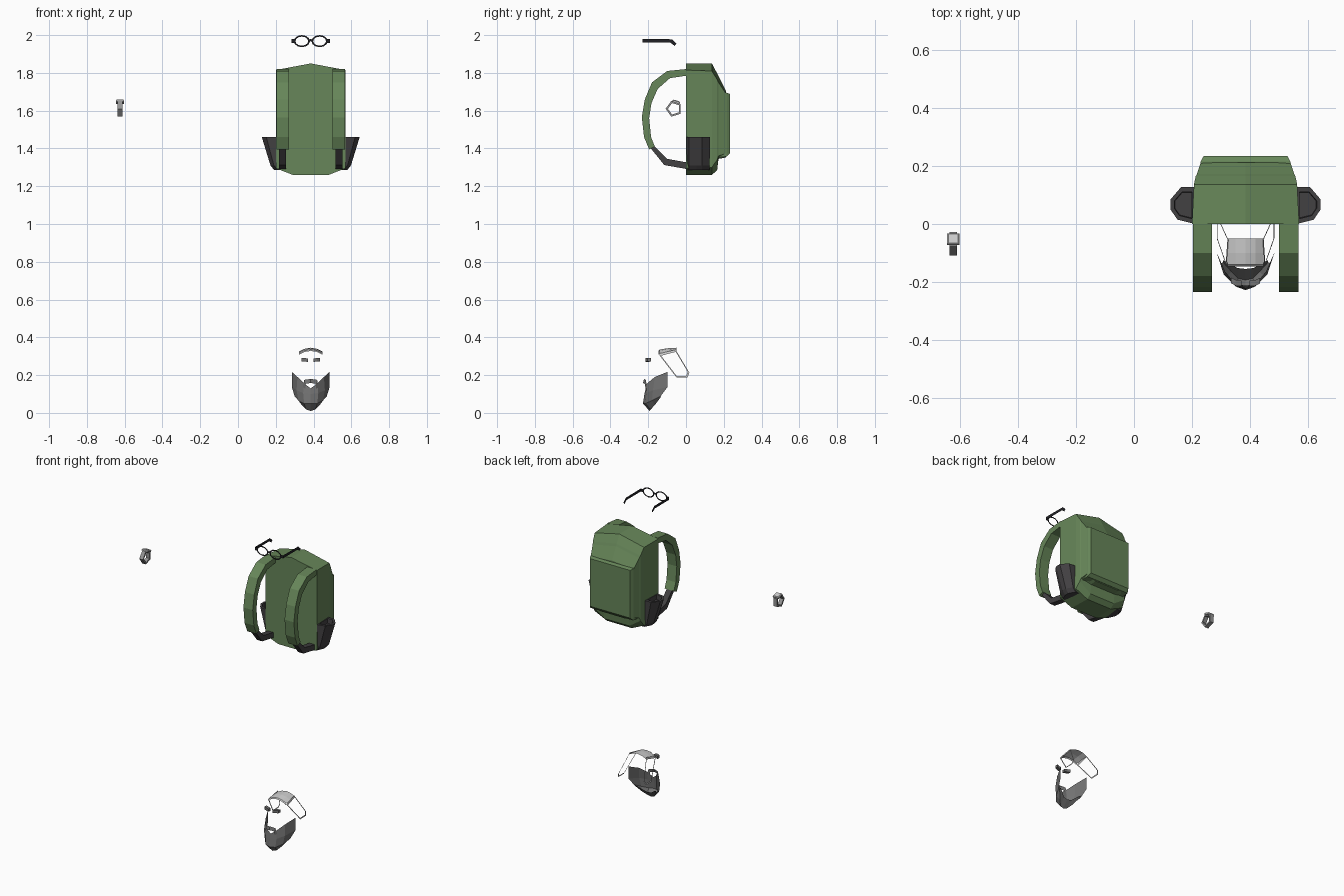
import bpy, bmesh, math

if "Cube" in bpy.data.objects:
    bpy.data.objects.remove(bpy.data.objects["Cube"])

CX = 0.385  # shared centre line of pack, face pieces and glasses


def material(name, r, g, b):
    m = bpy.data.materials.new(name)
    m.diffuse_color = (r, g, b, 1)
    m.use_nodes = True
    m.node_tree.nodes["Principled BSDF"].inputs["Base Color"].default_value = m.diffuse_color
    return m


green = material("green_canvas", 0.135, 0.24, 0.10)
dark = material("dark_fabric", 0.055, 0.052, 0.055)
black = material("black_frame", 0.015, 0.015, 0.018)
hair = material("grey_hair", 0.17, 0.17, 0.17)
steel = material("steel", 0.65, 0.65, 0.65)
band_mat = material("watch_band", 0.3, 0.3, 0.3)


def make(name, verts, faces, mat=None, mirror=True, x=CX):
    """Mesh object at x, optionally mirrored left/right."""
    me = bpy.data.meshes.new(name)
    me.from_pydata(verts, [], faces)
    bm = bmesh.new()
    bm.from_mesh(me)
    bmesh.ops.recalc_face_normals(bm, faces=bm.faces)
    bm.to_mesh(me)
    bm.free()
    ob = bpy.data.objects.new(name, me)
    bpy.context.collection.objects.link(ob)
    ob.location.x = x
    if mat:
        me.materials.append(mat)
    if mirror:
        mod = ob.modifiers.new("mirror", 'MIRROR')
        mod.merge_threshold = 0.0005
    return ob


def grid(name, rows, mat=None, closed=False, caps=False, mirror=True, x=CX):
    """Skin rows of points that all have the same length."""
    n = len(rows[0])
    verts = [p for r in rows for p in r]
    faces = []
    for i in range(len(rows) - 1):
        for j in range(n if closed else n - 1):
            k = (j + 1) % n
            faces.append((i * n + j, i * n + k, (i + 1) * n + k, (i + 1) * n + j))
    if caps:
        faces.append(tuple(range(n)))
        faces.append(tuple(range(len(verts) - n, len(verts))))
    return make(name, verts, faces, mat, mirror, x)


def band(name, outer, inner, x0, x1, mat):
    """Thick ribbon between two side-view paths, from x0 to x1."""
    rows = [[(x0, *o), (x1, *o), (x1, *i), (x0, *i)] for o, i in zip(outer, inner)]
    return grid(name, rows, mat, closed=True, caps=True)


# Backpack body: (y, bottom half width, bottom z, side half width, low z, high z, ridge z)
sections = [(0, .095, 1.26, .185, 1.295, 1.815, 1.85),
            (.137, .09, 1.26, .178, 1.30, 1.81, 1.85),
            (.165, .09, 1.285, .172, 1.34, 1.765, 1.797),
            (.172, .09, 1.345, .168, 1.36, 1.75, 1.783),
            (.212, .09, 1.352, .155, 1.375, 1.69, 1.705)]
rows = [[(-b, y, zb), (b, y, zb), (s, y, z0), (s, y, z1), (0, y, zt), (-s, y, z1), (-s, y, z0)]
        for y, b, zb, s, z0, z1, zt in sections]
grid("pack_body", rows, green, closed=True, caps=True, mirror=False)

# Back pocket panel
rows = [[(-w, y, z0), (w, y, z0), (w, y, z1), (-w, y, z1)]
        for y, w, z0, z1 in [(.16, .155, 1.352, 1.695), (.215, .155, 1.357, 1.695), (.234, .145, 1.377, 1.688)]]
grid("back_pocket", rows, green, closed=True, caps=True, mirror=False)

# Shoulder straps and lower webbing
outer = [(0, 1.82), (-.10, 1.81), (-.18, 1.75), (-.218, 1.66), (-.234, 1.565), (-.222, 1.46), (-.195, 1.395)]
inner = [(0, 1.785), (-.085, 1.772), (-.15, 1.715), (-.183, 1.64), (-.195, 1.56), (-.185, 1.46), (-.165, 1.41)]
band("shoulder_strap", outer, inner, .115, .182, green)
band("strap_webbing", [(-.19, 1.405), (-.115, 1.312), (.01, 1.29)],
     [(-.165, 1.41), (-.10, 1.345), (.01, 1.325)], .13, .168, dark)

# Side pockets with recessed tops
low = [(.165, .0), (.195, .015), (.213, .055), (.213, .085), (.19, .125), (.165, .125)]
top = [(.175, .0), (.235, .015), (.259, .05), (.259, .085), (.222, .128), (.175, .128)]


def lip(f, z):
    return [(.212 + (x - .212) * f, .066 + (y - .066) * f, z) for x, y in top]


rows = [[(x - .02, y, 1.285) for x, y in low], [(x, y, 1.31) for x, y in low], lip(1, 1.46),
        lip(.72, 1.46), lip(.68, 1.43)]
grid("side_pocket", rows, dark, closed=True, caps=True)

# Beard shell: top edge, cheek, jaw, chin, underside
rows = [[(0, -.213, .13), (.035, -.207, .155), (.07, -.165, .19), (.1, -.098, .217)],
        [(0, -.22, .10), (.04, -.21, .105), (.075, -.175, .12), (.1, -.098, .137)],
        [(0, -.228, .05), (.035, -.215, .05), (.065, -.18, .065), (.085, -.135, .088)],
        [(0, -.193, .01), (.025, -.188, .018), (.048, -.165, .042), (.078, -.132, .085)],
        [(0, -.155, .055), (.028, -.152, .06), (.052, -.138, .078), (.078, -.125, .095)]]
grid("beard", rows, hair)

# Moustache
rows = [[(0, -.222, .18), (.034, -.213, .175), (.042, -.205, .135)],
        [(0, -.228, .158), (.026, -.219, .155), (.028, -.213, .128)]]
grid("moustache", rows, hair)

# Eyebrows
rows = [[(x, -.215 + d, z - .009), (x, -.195 + d, z - .009), (x, -.195 + d, z + .009), (x, -.215 + d, z + .009)]
        for x, d, z in [(.014, 0, .278), (.034, .002, .282), (.05, .01, .281)]]
grid("eyebrow", rows, hair, closed=True, caps=True)

# Forehead hair band
rows = [[(0, y, z), (.034, y, z - .006), (.062, y, z - .02)]
        for y, z in [(-.146, .328), (-.14, .335), (-.10, .342), (-.05, .345)]]
grid("hair_band", rows)

# Thin loops at the sides of the hair
loop = [(-.146, .312), (-.055, .335), (.018, .212), (.008, .188), (-.05, .187)]
cy = sum(p[0] for p in loop) / 5
cz = sum(p[1] for p in loop) / 5


def side_loop(f):
    pts = [(cy + (y - cy) * f, cz + (z - cz) * f) for y, z in loop]
    return [(.062 + (.325 - z) * .27, y, z) for y, z in pts]


grid("hair_side_loop", [side_loop(1), side_loop(.86)], closed=True)


# Glasses: flat lens rims, bridge and temples
def rim(rx, rz):
    return [(.047 + rx * math.cos(a), -.23, 1.968 + rz * math.sin(a))
            for a in [i * math.tau / 12 for i in range(12)]]


grid("lens_rim", [rim(.043, .032), rim(.034, .024)], black, closed=True)
grid("bridge", [[(0, -.23, 1.98), (.008, -.23, 1.976)], [(0, -.23, 1.968), (.008, -.23, 1.964)]], black)
grid("hinge", [[(.086, -.23, 1.979), (.103, -.23, 1.979)], [(.086, -.23, 1.959), (.103, -.23, 1.959)]], black)
grid("temple", [[(.102, -.23, 1.979), (.102, -.075, 1.978), (.102, -.05, 1.955)],
                [(.102, -.23, 1.96), (.102, -.083, 1.96), (.102, -.06, 1.943)]], black)


# Wristwatch: five-sided band with a face plate on the upper side
def pent(r, x):
    return [(x, -.064 + r * math.cos(math.radians(36 + 72 * i)), 1.61 + r * math.sin(math.radians(36 + 72 * i)))
            for i in range(5)]


rows = [pent(.044, -.013), pent(.044, .013), pent(.032, .013), pent(.032, -.013), pent(.044, -.013)]
grid("watch_band", rows, band_mat, closed=True, mirror=False, x=-.624)

rows = []
for d, w, t in [(.033, .021, .02), (.041, .021, .02), (.046, .017, .016)]:
    c, s = math.cos(math.radians(72)), math.sin(math.radians(72))
    a = (-.064 + d * c - t * s, 1.61 + d * s + t * c)
    b = (-.064 + d * c + t * s, 1.61 + d * s - t * c)
    rows.append([(-w, *a), (w, *a), (w, *b), (-w, *b)])
grid("watch_face", rows, steel, closed=True, caps=True, mirror=False, x=-.624)
